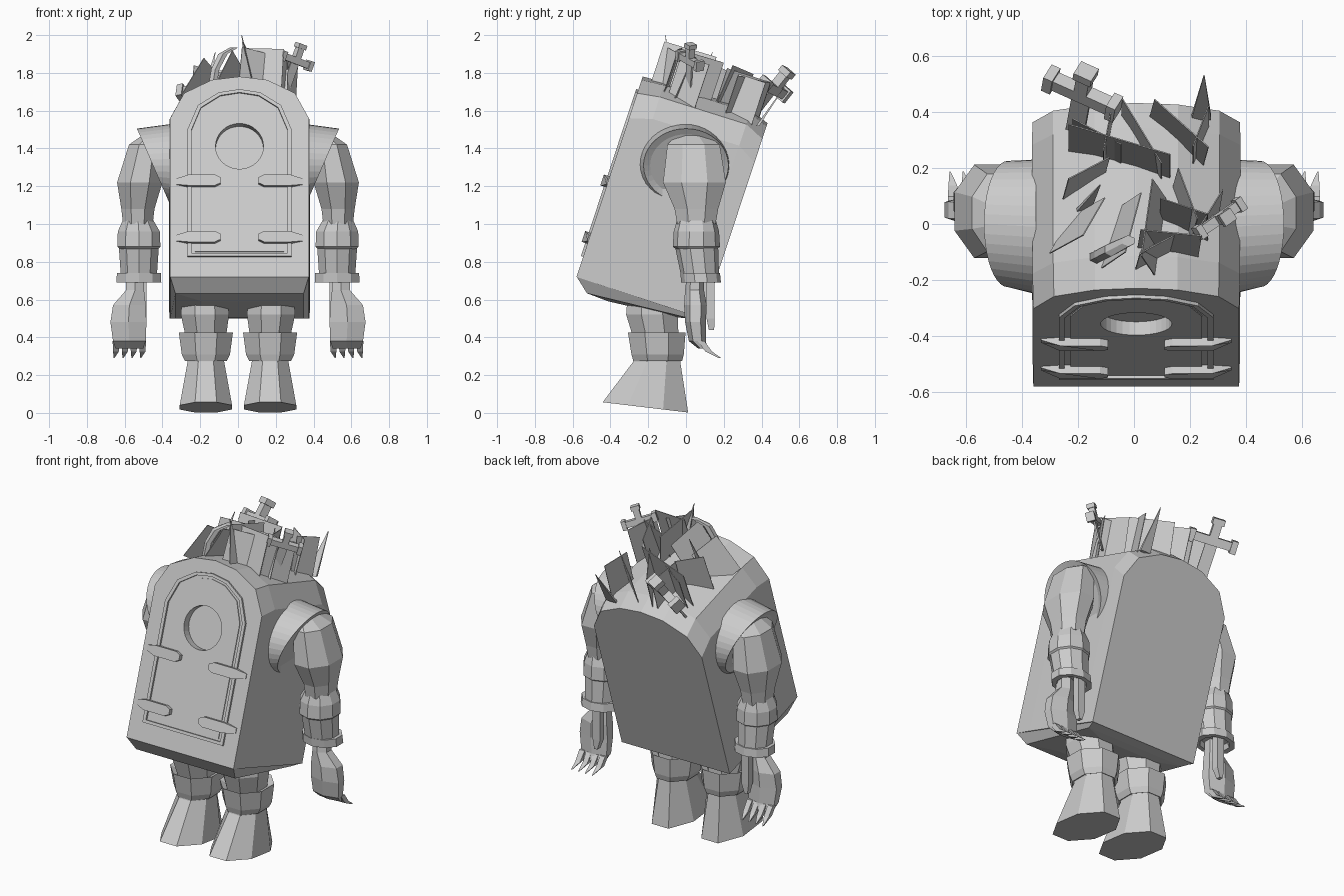
import bpy, bmesh
from math import sin, cos, pi, radians
from mathutils import Matrix, Vector

old = bpy.data.objects.get("Cube")
if old:
    bpy.data.objects.remove(old, do_unlink=True)

grey = bpy.data.materials.new("plain grey")
grey.use_nodes = True
grey.diffuse_color = (0.6, 0.6, 0.6, 1)
grey.node_tree.nodes["Principled BSDF"].inputs["Base Color"].default_value = (0.6, 0.6, 0.6, 1)

# Leaning frame of the torso: x across, y depth from front panel, z up the panel
LEAN = Matrix.Translation((0.008, -0.58, 0.72)) @ Matrix.Rotation(radians(-18.3), 4, 'X')
FLAT = Matrix.Identity(4)


def finish(name, bm, matrix=FLAT):
    bmesh.ops.recalc_face_normals(bm, faces=bm.faces)
    mesh = bpy.data.meshes.new(name)
    bm.to_mesh(mesh)
    bm.free()
    mesh.transform(matrix)
    mesh.materials.append(grey)
    obj = bpy.data.objects.new(name, mesh)
    bpy.context.collection.objects.link(obj)
    return obj


def loft(name, rings, matrix=FLAT, caps=True, loop=False):
    """Skin a list of equal-length point rings."""
    bm = bmesh.new()
    rows = [[bm.verts.new(p) for p in ring] for ring in rings]
    pairs = list(zip(rows, rows[1:])) + ([(rows[-1], rows[0])] if loop else [])
    for a, b in pairs:
        for i in range(len(a)):
            j = (i + 1) % len(a)
            bm.faces.new((a[i], a[j], b[j], b[i]))
    if caps:
        bm.faces.new(rows[0])
        bm.faces.new(rows[-1])
    return finish(name, bm, matrix)


def limb(name, sections, sides=8, side=1):
    """Sections are x, y, z, x radius, y radius."""
    rings = []
    for x, y, z, rx, ry in sections:
        angles = [2 * pi * (i + 0.5) / sides for i in range(sides)]
        rings.append([(side * (x + rx * cos(a)), y + ry * sin(a), z) for a in angles])
    return loft(name, rings)


def box(name, size, centre, matrix=FLAT):
    bm = bmesh.new()
    bmesh.ops.create_cube(bm, size=1)
    bmesh.ops.scale(bm, vec=size, verts=bm.verts)
    bmesh.ops.translate(bm, vec=centre, verts=bm.verts)
    return finish(name, bm, matrix)


def arch(half, bottom, spring, top, depth):
    right = [(half, bottom)]
    for fx, fz in ((1, 0), (0.8, 0.6), (0.4, 0.92)):
        right.append((half * fx, spring + fz * (top - spring)))
    points = right + [(0, top)] + [(-x, z) for x, z in reversed(right)]
    return [(x, depth, z) for x, z in points]


def cut(obj, cutter):
    mod = obj.modifiers.new("recess", 'BOOLEAN')
    mod.object = cutter
    mod.solver = 'EXACT'
    bpy.context.view_layer.objects.active = obj
    bpy.ops.object.modifier_apply(modifier=mod.name)


# Torso: straight sides, slightly fuller shoulders in the middle
torso = loft("torso", [arch(0.367, 0, 0.885, 1.117, 0),
                       arch(0.37, 0, 0.92, 1.125, 0.12),
                       arch(0.372, 0, 0.93, 1.13, 0.6),
                       arch(0.37, 0, 0.87, 1.09, 0.705)], LEAN)


def tray_ring(half, front, back, front_z, back_z):
    return [(-half, front, front_z), (half, front, front_z),
            (half, back, back_z), (-half, back, back_z)]


loft("torso_underside", [tray_ring(0.367, 0, 0.705, 0.002, 0.002),
                         tray_ring(0.34, 0.08, 0.64, -0.065, -0.02),
                         tray_ring(0.2, 0.2, 0.58, -0.07, -0.035)], LEAN)

# Hatch with surrounding frame and round recess
panel = loft("hatch_panel", [arch(0.235, 0.14, 0.81, 1.01, d) for d in (0.01, -0.005)], LEAN)
loft("hatch_frame", [arch(0.275, 0.112, 0.82, 1.043, 0.01),
                     arch(0.275, 0.112, 0.82, 1.043, -0.012),
                     arch(0.255, 0.13, 0.815, 1.025, -0.012),
                     arch(0.255, 0.13, 0.815, 1.025, 0.01)], LEAN, caps=False, loop=True)
circle = [(0.127 * cos(2 * pi * i / 32), 0.727 + 0.127 * sin(2 * pi * i / 32)) for i in range(32)]
cutter = loft("recess_cutter", [[(x, d, z) for x, z in circle] for d in (-0.1, 0.045)], LEAN)
cut(torso, cutter)
cut(panel, cutter)
bpy.data.objects.remove(cutter, do_unlink=True)

# Hinge straps, thinning toward the outer end
strap = [(0.34, 0.015), (0.27, 0.03), (0.13, 0.03), (0.1, 0.015)]
strap += [(x, -z) for x, z in reversed(strap)]
for side, word in ((1, "left"), (-1, "right")):
    for height, level in ((0.215, "lower"), (0.53, "upper")):
        base = [(side * x, 0.01, height + z) for x, z in strap]
        face = [(side * x, -0.005 if x > 0.3 else -0.032, height + z) for x, z in strap]
        loft(f"{word}_{level}_hinge", [base, face], LEAN)

# Arms and legs, mirrored
for side, word in ((1, "left"), (-1, "right")):
    inner, outer, lip = [], [], []
    for i in range(40):
        a = 2 * pi * i / 40
        y, up = cos(a), sin(a)
        reach = 0.085 * (1 + up)
        inner.append((side * 0.35, -0.01 + 0.24 * y, 1.31 + 0.22 * up))
        outer.append((side * (0.365 + reach), 0.225 * y, 1.31 + 0.195 * up))
        lip.append((side * (0.36 + reach * 0.9), 0.19 * y, 1.31 + 0.165 * up))
    loft(f"{word}_shoulder_guard", [inner, outer, lip])

    limb(f"{word}_upper_arm", [(0.45, 0.03, 1.47, 0.06, 0.09), (0.485, 0.04, 1.42, 0.1, 0.15),
                               (0.52, 0.045, 1.22, 0.13, 0.18), (0.53, 0.055, 1.08, 0.095, 0.125),
                               (0.53, 0.055, 1.0, 0.085, 0.11)], 8, side)
    limb(f"{word}_elbow", [(0.53, 0.055, 1.03, 0.08, 0.1), (0.525, 0.055, 0.96, 0.117, 0.12),
                           (0.525, 0.055, 0.88, 0.12, 0.125), (0.525, 0.055, 0.86, 0.1, 0.1)], 10, side)
    limb(f"{word}_forearm", [(0.525, 0.055, 0.89, 0.112, 0.115),
                             (0.525, 0.075, 0.72, 0.1, 0.1)], 10, side)
    limb(f"{word}_cuff", [(0.525, 0.075, 0.74, 0.122, 0.105), (0.525, 0.08, 0.69, 0.125, 0.105),
                          (0.525, 0.08, 0.69, 0.09, 0.08), (0.525, 0.08, 0.72, 0.08, 0.07)], 10, side)
    limb(f"{word}_hand", [(0.545, 0.05, 0.73, 0.055, 0.045), (0.545, 0.045, 0.65, 0.055, 0.05),
                          (0.575, 0.05, 0.57, 0.1, 0.06), (0.58, 0.05, 0.48, 0.11, 0.055),
                          (0.575, 0.06, 0.38, 0.1, 0.045), (0.575, 0.09, 0.34, 0.085, 0.025)], 6, side)
    limb(f"{word}_thumb", [(0.51, 0.13, 0.72, 0.035, 0.03), (0.51, 0.13, 0.5, 0.035, 0.03),
                           (0.515, 0.135, 0.44, 0.015, 0.02)], 4, side)
    for i in range(4):
        x = 0.505 + 0.047 * i
        limb(f"{word}_claw_{i + 1}", [(x, 0.08, 0.38, 0.025, 0.025), (x, 0.12, 0.325, 0.022, 0.025),
                                      (x + 0.01, 0.18, 0.29, 0.003, 0.01)], 4, side)

    limb(f"{word}_thigh", [(0.175, -0.18, 0.62, 0.13, 0.14), (0.175, -0.18, 0.52, 0.138, 0.148),
                           (0.17, -0.16, 0.4, 0.115, 0.13)], 8, side)
    limb(f"{word}_knee_band", [(0.17, -0.155, 0.4, 0.1, 0.12), (0.17, -0.155, 0.425, 0.155, 0.165),
                               (0.17, -0.15, 0.31, 0.138, 0.15), (0.17, -0.15, 0.275, 0.12, 0.14),
                               (0.17, -0.15, 0.29, 0.09, 0.11)], 8, side)
    boot = limb(f"{word}_boot", [(0.17, -0.15, 0.31, 0.105, 0.13), (0.17, -0.155, 0.27, 0.105, 0.135),
                                 (0.17, -0.215, 0.03, 0.15, 0.245)], 8, side)
    for v in boot.data.vertices:
        if v.co.z < 0.1:
            v.co.z = 0.002 - 0.12 * (v.co.y - 0.012)

# Scrap plates stuck in the top: x, y, turn, width, height, sideways lean, backward lean
plates = [(-0.06, 0.22, -18, 0.38, 0.2, 0, 5), (-0.27, -0.01, 60, 0.18, 0.16, 30, 0),
          (-0.12, -0.04, 75, 0.24, 0.18, 25, 0), (0.06, -0.12, 30, 0.16, 0.18, 5, 0),
          (0.1, -0.04, 82, 0.29, 0.22, -12, 0), (0.11, -0.09, -5, 0.22, 0.2, 3, 0),
          (0.14, 0.31, -42, 0.26, 0.17, 5, 0), (0.23, 0.3, 70, 0.16, 0.17, 0, 0),
          (0.02, 0.28, -60, 0.28, 0.18, 0, 0), (-0.19, 0.15, 30, 0.17, 0.17, 5, 0),
          (-0.14, 0.26, -30, 0.2, 0.17, 0, 5), (0.25, 0.0, 60, 0.18, 0.17, 3, 0),
          (0.16, 0.05, -70, 0.2, 0.2, 5, 0), (-0.1, 0.3, 80, 0.2, 0.18, 0, 0),
          (0.17, -0.01, -20, 0.18, 0.18, 0, 5)]
for n, (x, y, turn, wide, tall, lean, back) in enumerate(plates):
    m = (LEAN @ Matrix.Translation((x, (y + 0.225) / 0.949, 1.04))
         @ Matrix.Rotation(radians(lean), 4, 'Y') @ Matrix.Rotation(radians(-back), 4, 'X')
         @ Matrix.Rotation(radians(turn), 4, 'Z'))
    box(f"scrap_plate_{n + 1}", (wide, 0.004, tall + 0.08), (0, 0, (tall + 0.08) / 2), m)

# Thin spikes and curved hook
limb("tall_spike", [(0.07, -0.06, 1.7, 0.04, 0.01), (0.02, -0.11, 2.0, 0.002, 0.002)], 4)
limb("rear_spike", [(0.24, 0.38, 1.52, 0.05, 0.012), (0.25, 0.53, 1.74, 0.002, 0.002)], 4)
limb("side_spike", [(-0.18, 0.05, 1.65, 0.035, 0.01), (-0.12, 0.14, 1.91, 0.002, 0.002)], 4)
limb("curved_hook", [(-0.14, -0.12, 1.7, 0.025, 0.025), (-0.12, -0.11, 1.82, 0.025, 0.025),
                     (-0.08, -0.09, 1.9, 0.028, 0.025), (-0.02, -0.06, 1.935, 0.025, 0.02)], 6)


# Sword hilts
def hilt(name, centre, axis, guard, size):
    up = Vector(axis).normalized()
    across = Vector(guard)
    across = (across - across.dot(up) * up).normalized()
    m = Matrix((across, up.cross(across), up)).transposed().to_4x4()
    m = Matrix.Translation(centre) @ m @ Matrix.Scale(size, 4)
    box(name + "_grip", (0.2, 0.2, 0.42), (0, 0, 0.21), m)
    box(name + "_pommel", (0.28, 0.26, 0.14), (0, 0, 0.45), m)
    box(name + "_guard", (1, 0.2, 0.2), (0, 0, 0), m)
    for end in (-0.5, 0.5):
        box(name + "_guard_knob", (0.14, 0.28, 0.3), (end, 0, 0), m)
    box(name + "_blade", (0.28, 0.05, 1), (0, 0, -0.5), m)


hilt("front_hilt", (0.305, 0.02, 1.865), (0.35, 0.05, 1), (0.14, 0.1, -0.07), 0.18)
hilt("rear_hilt", (-0.185, 0.465, 1.715), (0.1, 0.55, 0.7), (0.88, -0.47, 0.1), 0.25)
